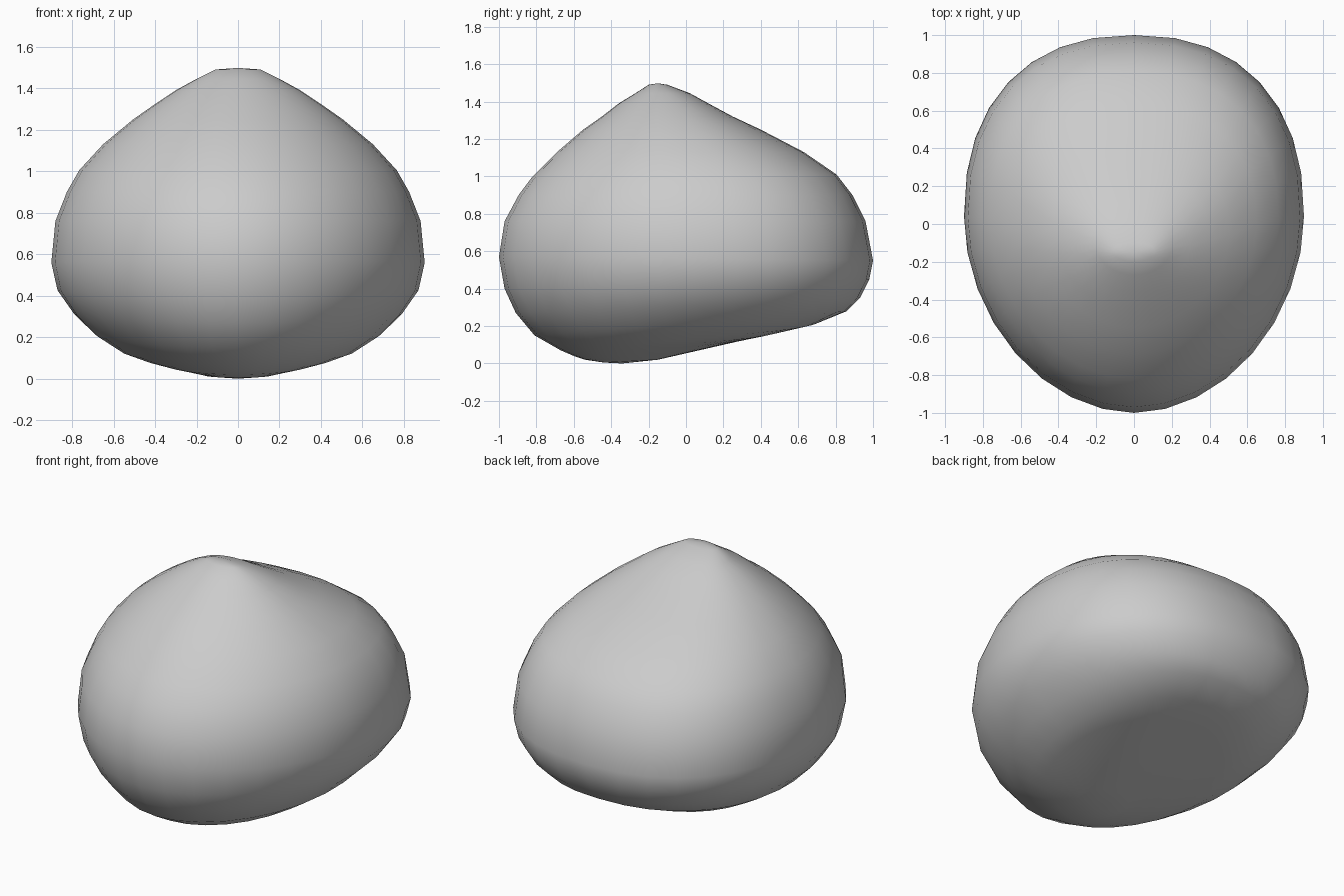
import bpy, bmesh
from math import sin, cos, tau, exp, copysign

if "Cube" in bpy.data.objects:
    bpy.data.objects.remove(bpy.data.objects["Cube"])

SIDES = 32
# Each ring: front y, front z, back y, back z, half width
RINGS = [
    (-0.20, 1.49, -0.10, 1.49, 0.11),
    (-0.27, 1.445, 0.02, 1.445, 0.20),
    (-0.36, 1.39, 0.12, 1.39, 0.30),
    (-0.45, 1.32, 0.25, 1.32, 0.405),
    (-0.55, 1.25, 0.40, 1.25, 0.505),
    (-0.69, 1.13, 0.63, 1.13, 0.65),
    (-0.82, 1.00, 0.805, 1.01, 0.765),
    (-0.895, 0.90, 0.89, 0.90, 0.825),
    (-0.97, 0.76, 0.96, 0.76, 0.88),
    (-1.00, 0.57, 1.00, 0.55, 0.90),
    (-0.97, 0.40, 0.98, 0.45, 0.87),
    (-0.91, 0.27, 0.93, 0.35, 0.79),
    (-0.81, 0.15, 0.86, 0.275, 0.69),
    (-0.67, 0.07, 0.69, 0.19, 0.56),
    (-0.60, 0.04, 0.50, 0.15, 0.46),
    (-0.54, 0.02, 0.25, 0.11, 0.35),
    (-0.44, 0.005, -0.15, 0.02, 0.15),
]


def power(v, n):
    return copysign(abs(v) ** (2 / n), v)


# Egg-shaped ring: pointed towards the front, blunter at the back
def make_ring(bm, yf, zf, yb, zb, w):
    yc = yf + (yb - yf) * 0.52
    verts = []
    for i in range(SIDES):
        a = tau * i / SIDES
        c, s = cos(a), sin(a)
        n = 2.3 if s > 0 else 1.92
        x = w * power(c, n)
        y = yc + power(s, n) * (yb - yc if s > 0 else yc - yf)
        z = zf + (zb - zf) * (y - yf) / (yb - yf)
        # Shallow hollow under the rear overhang
        if z < 0.3:
            z += 0.025 * exp(-(x / 0.3) ** 2 - ((y - 0.6) / 0.2) ** 2)
        verts.append(bm.verts.new((x, y, z)))
    return verts


bm = bmesh.new()
rings = [make_ring(bm, *r) for r in RINGS]
for upper, lower in zip(rings, rings[1:]):
    for i in range(SIDES):
        j = (i + 1) % SIDES
        bm.faces.new((upper[i], lower[i], lower[j], upper[j]))

# Close the peak and the base
for ring, tip in ((rings[0], (0, -0.15, 1.498)), (rings[-1], (0, -0.34, 0.0))):
    v = bm.verts.new(tip)
    for i in range(SIDES):
        bm.faces.new((ring[i], ring[(i + 1) % SIDES], v))
bmesh.ops.recalc_face_normals(bm, faces=bm.faces)

mesh = bpy.data.meshes.new("rounded_body")
bm.to_mesh(mesh)
bm.free()
body = bpy.data.objects.new("rounded_body", mesh)
bpy.context.collection.objects.link(body)
for p in mesh.polygons:
    p.use_smooth = True
